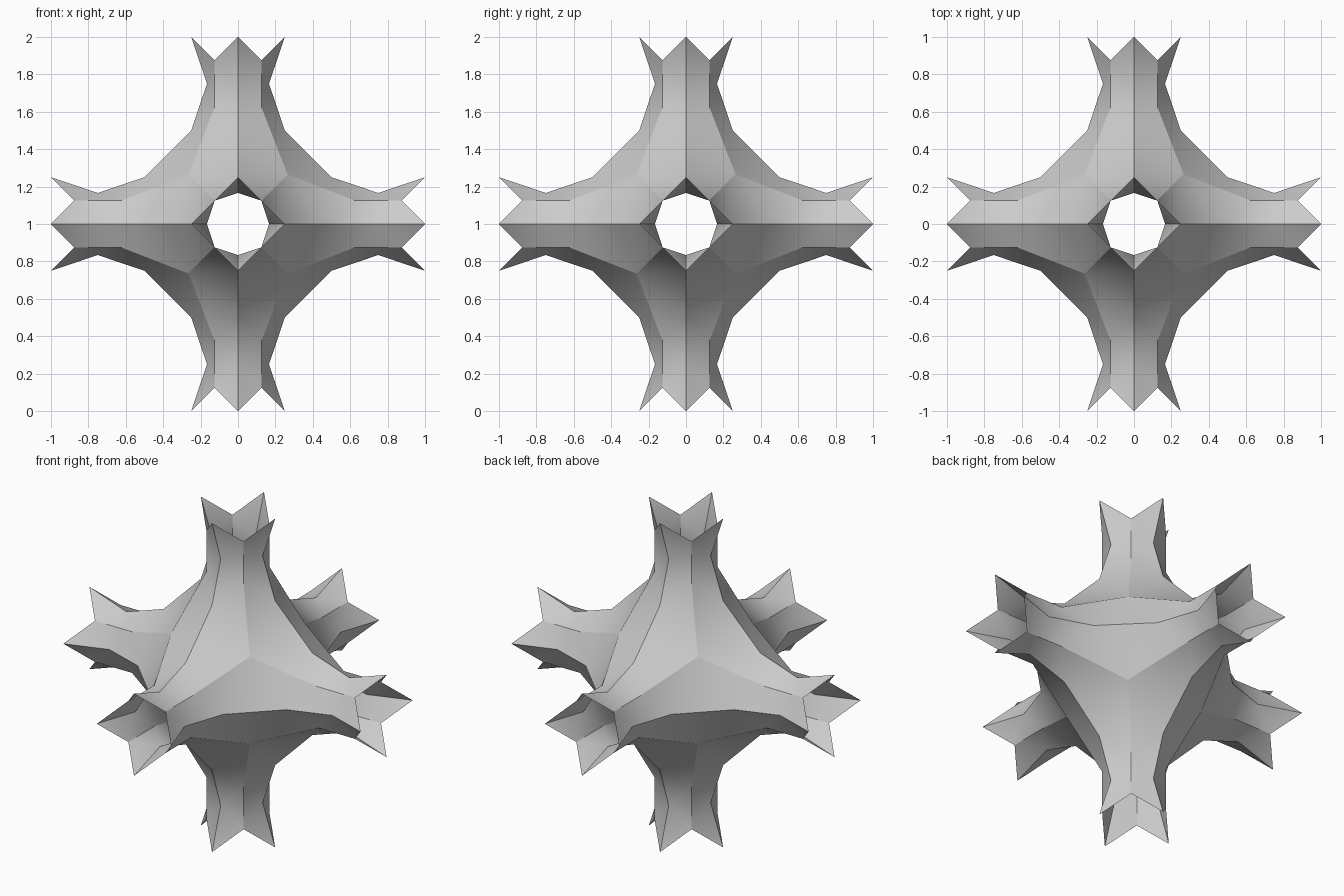
import bpy, bmesh, math
from itertools import product
from mathutils import Vector

cube = bpy.data.objects.get("Cube")
if cube:
    bpy.data.objects.remove(cube, do_unlink=True)

grey = bpy.data.materials.new("neutral_grey")
grey.use_nodes = True
COLOUR = (0.6, 0.6, 0.6, 1)
grey.diffuse_color = COLOUR
grey.node_tree.nodes["Principled BSDF"].inputs["Base Color"].default_value = COLOUR

# Key points of one arm (along x) inside one octant
CORE = 0.265
core = (CORE, CORE, CORE)
tip, neck, root = (1, 0.25, 0), (0.75, 0.166, 0), (0.5, 0.25, 0)
notch, fold = (0.875, 0.125, 0.125), (0.625, 0.125, 0.125)
bridge = (0.25, 0.5, 0)


def swap(p):
    """Reflect a point across the plane y = z, the other half of an arm."""
    return (p[0], p[2], p[1])


# Half an arm: star point, neck, flare and a share of the web between arms
half_arm = [
    (tip, notch, neck),
    (neck, notch, fold),
    (neck, fold, root),
    (root, fold, core),
]
octant = half_arm + [tuple(swap(p) for p in f) for f in half_arm]
octant.append((root, bridge, core))


# Turn the patch through the three axes and mirror it into all eight octants
bm = bmesh.new()
for turn in range(3):
    for signs in product((1, -1), repeat=3):
        outward = Vector(signs)
        for face in octant:
            pts = [Vector(p[turn:] + p[:turn]) for p in face]
            pts = [Vector(a * s for a, s in zip(p, signs)) for p in pts]
            normal = (pts[1] - pts[0]).cross(pts[2] - pts[0])
            if normal.dot(outward) < 0:
                pts.reverse()
            bm.faces.new([bm.verts.new(p + Vector((0, 0, 1))) for p in pts])
bmesh.ops.remove_doubles(bm, verts=bm.verts, dist=0.001)

mesh = bpy.data.meshes.new("six_arm_tube_junction")
bm.to_mesh(mesh)
bm.free()
mesh.materials.append(grey)
junction = bpy.data.objects.new("six_arm_tube_junction", mesh)
bpy.context.collection.objects.link(junction)

# Soft webs, crisp ridges
bpy.ops.object.select_all(action="DESELECT")
junction.select_set(True)
bpy.context.view_layer.objects.active = junction
bpy.ops.object.shade_smooth_by_angle(angle=math.radians(30))
